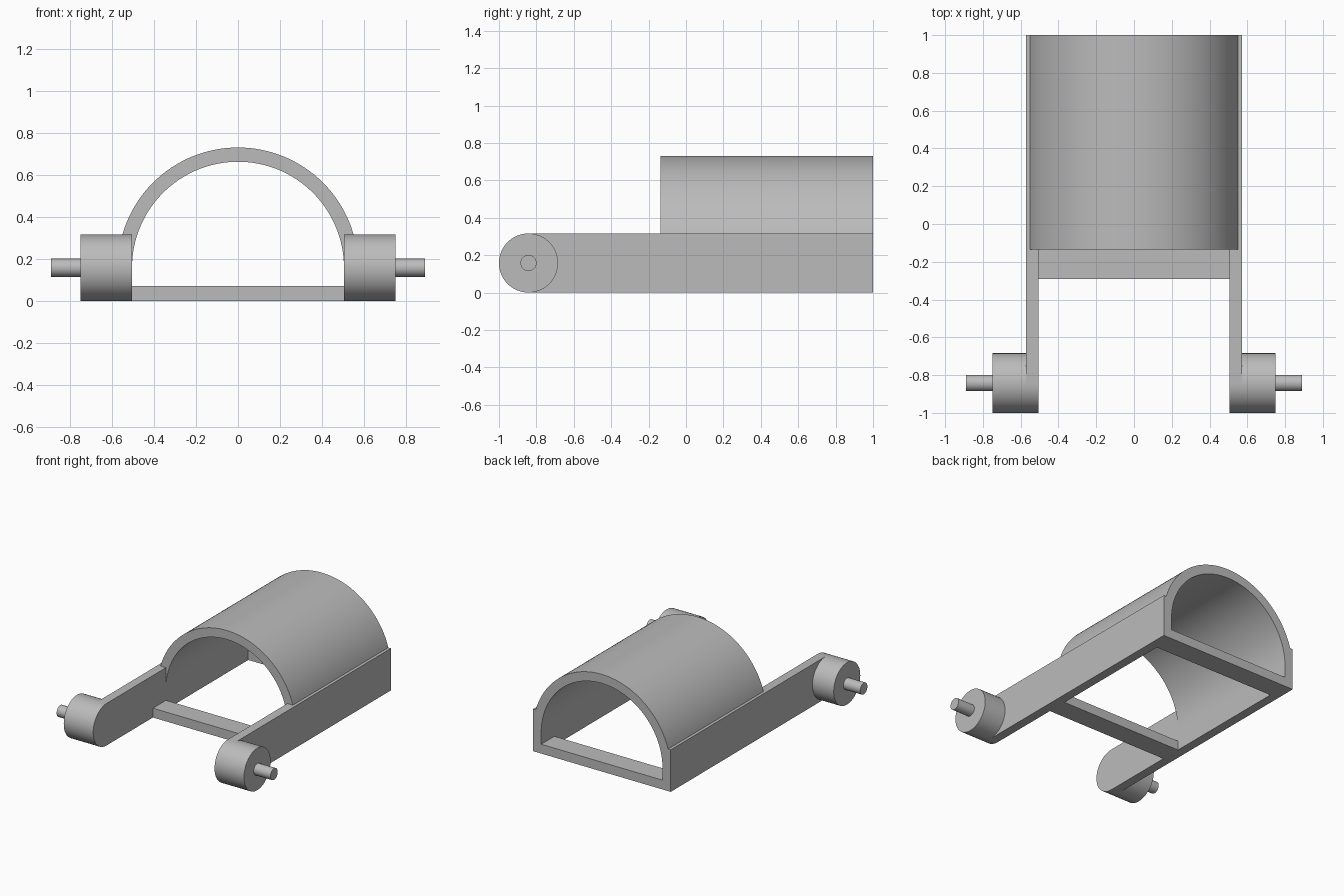
import bpy, bmesh, math
from mathutils import Vector

if "Cube" in bpy.data.objects:
    bpy.data.objects.remove(bpy.data.objects["Cube"])

# Main dimensions
R_OUT, R_IN = 0.573, 0.505      # arch radii, also rail outer and inner x
HUB_R, HUB_Y = 0.158, -0.842
ARCH_FRONT, BACK = -0.135, 1.0

grey = bpy.data.materials.new("plain grey")
grey.diffuse_color = (0.5, 0.5, 0.5, 1)
grey.use_nodes = True
grey.node_tree.nodes["Principled BSDF"].inputs["Base Color"].default_value = grey.diffuse_color


def extrude_profile(name, points, offset):
    """Extrude a closed 3D outline along an offset."""
    bm = bmesh.new()
    face = bm.faces.new([bm.verts.new(p) for p in points])
    out = bmesh.ops.extrude_face_region(bm, geom=[face], use_keep_orig=True)
    moved = [v for v in out["geom"] if isinstance(v, bmesh.types.BMVert)]
    bmesh.ops.translate(bm, verts=moved, vec=Vector(offset))
    bmesh.ops.recalc_face_normals(bm, faces=bm.faces)
    mesh = bpy.data.meshes.new(name)
    bm.to_mesh(mesh)
    bm.free()
    mesh.materials.append(grey)
    obj = bpy.data.objects.new(name, mesh)
    bpy.context.collection.objects.link(obj)
    bpy.ops.object.select_all(action='DESELECT')
    obj.select_set(True)
    bpy.context.view_layer.objects.active = obj
    bpy.ops.object.shade_smooth_by_angle(angle=math.radians(30))
    return obj


def arc(r, start, end, n):
    """Points on a circular arc, in degrees."""
    return [(r * math.cos(a), r * math.sin(a)) for a in
            (math.radians(start + (end - start) * i / n) for i in range(n + 1))]


def side_cylinder(name, r, x0, x1):
    pts = [(x0, HUB_Y + y, HUB_R + z) for y, z in arc(r, 0, 360, 48)[:-1]]
    return extrude_profile(name, pts, (x1 - x0, 0, 0))


# Half-round canopy
ring = arc(R_OUT, 0, 180, 64) + arc(R_IN, 180, 0, 64)
extrude_profile("arch", [(x, ARCH_FRONT, HUB_R + z) for x, z in ring],
                (0, BACK - ARCH_FRONT, 0))

# Rails with rounded front ends, wheel hubs and axle pins on both sides
for side, s in (("left", -1), ("right", 1)):
    nose = [(HUB_Y + y, HUB_R + z) for y, z in arc(HUB_R, 90, 270, 24)]
    outline = [(BACK, 0), (BACK, 2 * HUB_R)] + nose
    extrude_profile(side + "_rail", [(s * R_IN, y, z) for y, z in outline],
                    (s * (R_OUT - R_IN), 0, 0))
    side_cylinder(side + "_hub", HUB_R, s * R_OUT, s * 0.75)
    side_cylinder(side + "_axle_pin", 0.043, s * 0.75, s * 0.89)

# Floor cross bars between the rails
for name, y0, y1 in (("front_cross_bar", -0.29, ARCH_FRONT),
                     ("back_cross_bar", 0.843, BACK)):
    pts = [(-R_IN, y0, 0), (-R_IN, y1, 0), (-R_IN, y1, 0.07), (-R_IN, y0, 0.07)]
    extrude_profile(name, pts, (2 * R_IN, 0, 0))
